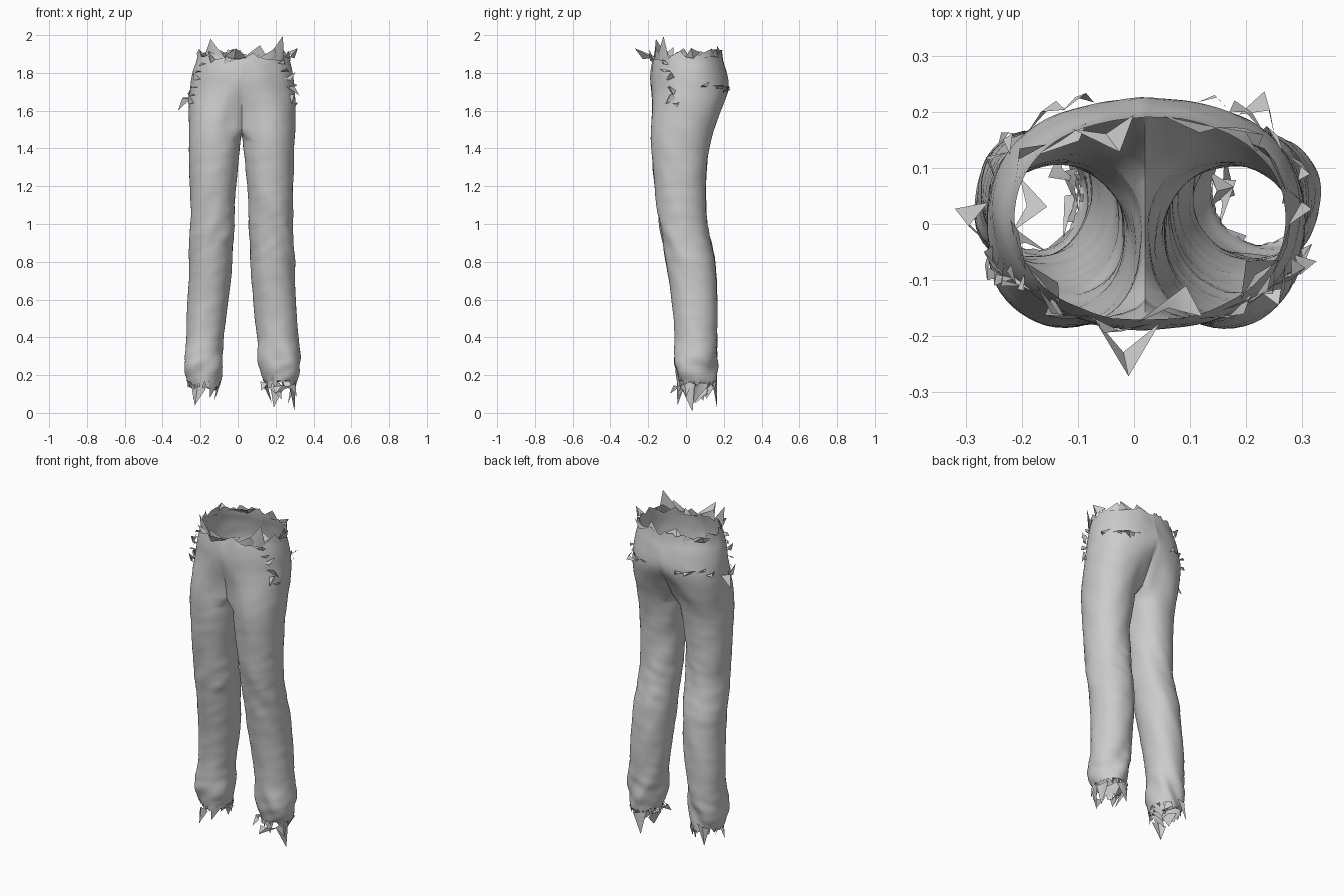
import bpy, bmesh, math, random
from mathutils import Vector, noise

if "Cube" in bpy.data.objects:
    bpy.data.objects.remove(bpy.data.objects["Cube"])

random.seed(4)
MID, M, K = 0.02, 40, 12      # centre seam, outer and inner columns

# z, left outer, left inner, right inner, right outer, y front, y back
ROWS = [
    (1.92, -.205, .02, .02, .265, -.168, .185),
    (1.80, -.24, .02, .02, .29, -.187, .215),
    (1.70, -.255, .02, .02, .302, -.188, .226),
    (1.60, -.262, .02, .02, .305, -.187, .192),
    (1.48, -.262, .018, .022, .302, -.186, .142),
    (1.35, -.26, .006, .034, .297, -.18, .115),
    (1.20, -.256, -.010, .052, .293, -.165, .104),
    (1.00, -.252, -.02, .055, .292, -.14, .114),
    (0.80, -.258, -.032, .062, .30, -.108, .154),
    (0.60, -.268, -.05, .08, .308, -.075, .165),
    (0.40, -.278, -.075, .10, .318, -.06, .165),
    (0.26, -.287, -.078, .11, .327, -.062, .16),
    (0.10, -.25, -.11, .15, .29, -.035, .145),
]


def row(z):
    """Smoothly interpolated measurements at height z."""
    z = min(max(z, ROWS[-1][0]), ROWS[0][0])
    i = next(i for i in range(len(ROWS) - 1) if ROWS[i + 1][0] <= z)
    p = [ROWS[min(max(j, 0), len(ROWS) - 1)] for j in (i - 1, i, i + 1, i + 2)]
    u = (p[1][0] - z) / (p[1][0] - p[2][0])
    return [.5 * (2 * b + (c - a) * u + (2 * a - 5 * b + 4 * c - d) * u * u
                  + (3 * b - a - 3 * c + d) * u ** 3)
            for a, b, c, d in zip(*(q[1:] for q in p))]


def sq(v):
    return math.copysign(abs(v) ** .95, v)


def section(z, s, t):
    """Point on one half: t 0..1 runs front, outside, back; 1..2 is the inner leg."""
    lo, li, ri, ro, yf, yb = row(z)
    xo, xi = (ro, ri) if s > 0 else (lo, li)
    cx, rx, cy, ry = (xo + xi) / 2, abs(xo - xi) / 2, (yf + yb) / 2, (yb - yf) / 2
    w = min(max((1.78 - z) / .34, 0), 1)
    w = w * w * (3 - 2 * w)
    reach = math.radians(140)
    a = (2 * t - 1) * reach if t <= 1 else reach + (t - 1) * (2 * math.pi - 2 * reach)
    leg = Vector((cx + s * rx * sq(math.cos(a)), cy + ry * sq(math.sin(a)), z))
    if t > 1:
        return leg
    b = (2 * t - 1) * math.pi / 2
    hip = Vector((MID + s * abs(xo - MID) * sq(math.cos(b)), cy + ry * sq(math.sin(b)), z))
    p = hip.lerp(leg, w)
    if z > 1.46:                       # draw the centre columns onto the seam
        e = max(0, 1 - min(t, 1 - t) * 14)
        p.x += (MID - p.x) * e
    return p


def make_object(name, bm):
    me = bpy.data.meshes.new(name)
    bm.to_mesh(me)
    bm.free()
    ob = bpy.data.objects.new(name, me)
    bpy.context.collection.objects.link(ob)
    bpy.ops.object.select_all(action='DESELECT')
    ob.select_set(True)
    bpy.context.view_layer.objects.active = ob
    bpy.ops.object.shade_smooth_by_angle(angle=math.radians(50))
    return ob


# Trousers: two halves welded along the centre seam
bm = bmesh.new()


def bridge(a, b, closed):
    n = len(a)
    for i in range(n if closed else n - 1):
        j = (i + 1) % n
        bm.faces.new((a[i], a[j], b[j], b[i]))


for s in (-1, 1):
    prev = None
    for k in range(19):
        z = 1.89 - k * (1.89 - 1.49) / 18
        ring = []
        for i in range(M + 1):
            p = section(z, s, i / M)
            if k == 0:
                p.z += .02 * i / M + (random.uniform(-.015, .015) if 0 < i < M else 0)
            ring.append(bm.verts.new(p))
        if prev:
            bridge(prev, ring, False)
        prev = ring
    # crotch seam
    for i in range(1, K):
        u = i / K
        p = prev[M].co.lerp(prev[0].co, u)
        p.z -= .02 * math.sin(math.pi * u)
        prev.append(bm.verts.new(p))
    for k in range(72):
        z = 1.45 - k * (1.45 - .15) / 71
        ring = []
        for i in range(M + K):
            t = i / M if i <= M else 1 + (i - M) / K
            p = section(z, s, t)
            if k == 71:
                p.z += random.uniform(-.03, .03)
            ring.append(bm.verts.new(p))
        bridge(prev, ring, True)
        prev = ring

bmesh.ops.remove_doubles(bm, verts=bm.verts, dist=.0004)
bmesh.ops.recalc_face_normals(bm, faces=bm.faces)
bm.normal_update()

# Cloth folds: diagonal, strongest at the knees and hems
moves = []
for v in bm.verts:
    x, y, z = v.co
    amp = .005 + .014 * math.exp(-((z - .24) / .12) ** 2) + .006 * math.exp(-((z - .95) / .14) ** 2)
    n = noise.noise(Vector((x * 6 + 3, y * 6, z * 7 + abs(x - MID) * 10 + y * 6))) \
        + .4 * noise.noise(Vector((x * 9, y * 9 + 7, z * 22 - x * 8)))
    moves.append((v, v.normal * n * amp))
for v, d in moves:
    v.co += d
make_object("trousers", bm)


# Torn scraps: folded pairs of triangles rooted in the cloth
def scraps(name, spots):
    bm = bmesh.new()
    for z, s, t, rise, out, width in spots:
        p, q = section(z, s, max(t - .03, .001)), section(z, s, t + .03)
        mid, along = (p + q) / 2, (q - p).normalized()
        outward = Vector((along.y, -along.x, 0)) * s
        a, b = mid - along * width, mid + along * width
        b.z += random.uniform(-.03, .03)
        tip = mid + outward * out + along * random.uniform(-.04, .04) + Vector((0, 0, rise))
        fold = mid + outward * (out * .5 + .008) + Vector((0, 0, -rise * .15))
        va, vb, vt, vf = [bm.verts.new(c) for c in (a, b, tip, fold)]
        bm.faces.new((va, vf, vt))
        bm.faces.new((vf, vb, vt))
    make_object(name, bm)


R = random.uniform
waist, hems, pockets = [], [], []
for s in (-1, 1):
    for i in range(8):
        waist.append((1.875 + .015 * i / 7, s, .06 + i * .12, R(.01, .06), R(-.06, .05), R(.035, .06)))
    for i in range(11):
        hems.append((R(.12, .18), s, .03 + i * .178, R(-.1, .0), R(-.06, .04), R(.03, .05)))
    # side pockets
    for i in range(6):
        pockets.append((1.64 + i * .042, s, .4 - i * .02, R(-.05, .05), R(.01, .04), R(.02, .035)))
    # back pockets
    for i in range(4):
        pockets.append((1.72 + R(-.015, .015), s, .62 + i * .08, R(-.03, .04), R(.01, .04), R(.025, .04)))
# largest pieces
waist += [(1.88, -1, .2, .1, .03, .06), (1.88, 1, .25, .115, .02, .055), (1.88, -1, .05, .05, .1, .06)]
hems += [(.14, 1, .4, -.135, .0, .04), (.13, -1, .25, -.09, .02, .04), (.14, 1, .85, -.11, .02, .04)]
pockets += [(1.66, -1, .48, -.06, .06, .04), (1.72, 1, .75, -.01, .06, .04)]
scraps("waist_scraps", waist)
scraps("hem_scraps", hems)
scraps("pocket_scraps", pockets)
